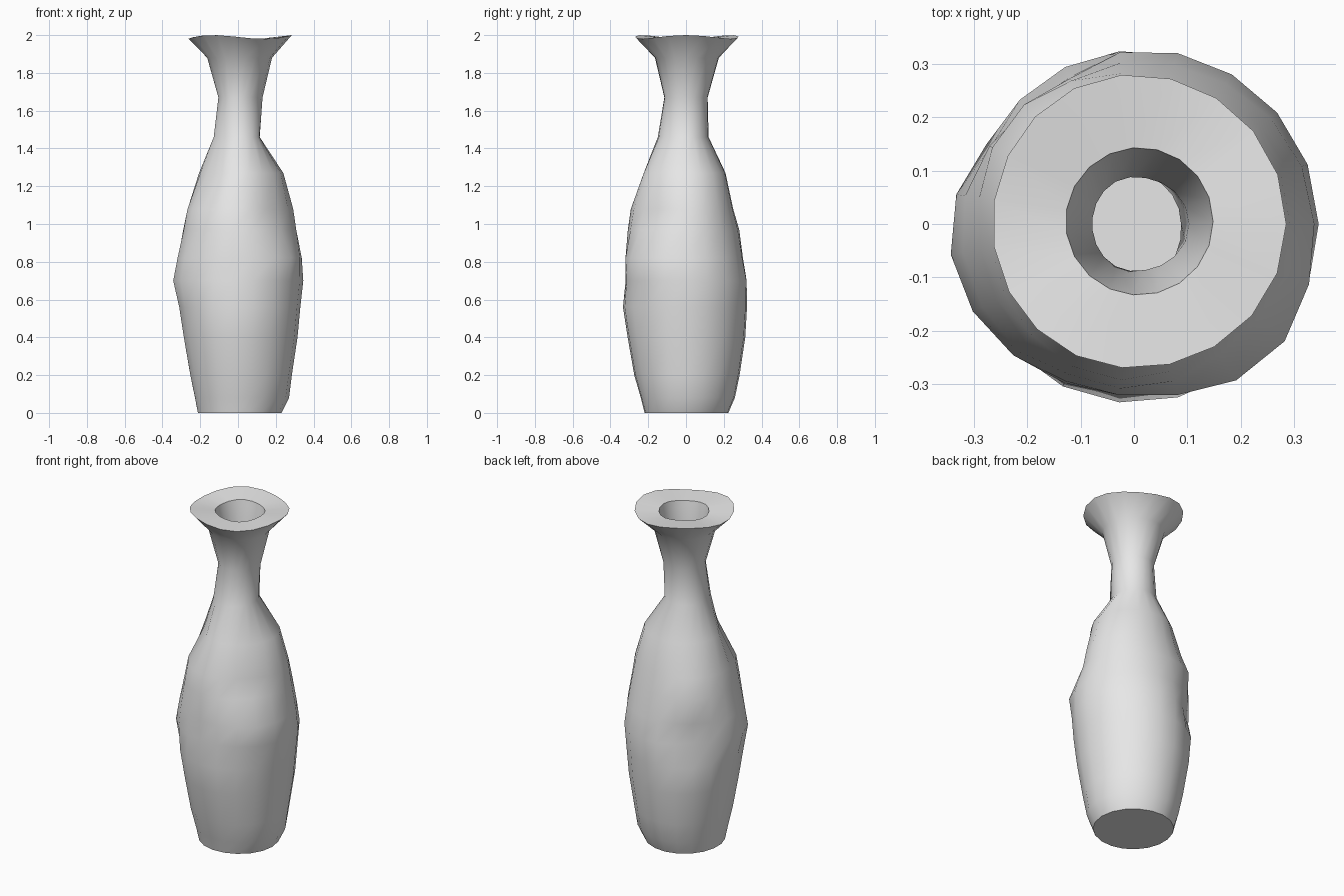
import bpy
import bmesh
from math import sin, cos, pi, exp, radians, atan2

cube = bpy.data.objects.get("Cube")
if cube:
    bpy.data.objects.remove(cube, do_unlink=True)

SIDES = 19
WALL = 0.027

# Hand-thrown body in hundredths: height, then reach to left, back, right, front
PROFILE = [
    (0, 23, 22.5, 21.5, 22),
    (8, 27, 26, 23, 24),
    (20, 28.5, 28.5, 25.5, 27.5),
    (40, 31.5, 31.5, 29, 31),
    (56, 33, 32.5, 31.5, 33.5),
    (70, 34.5, 33, 35, 32),
    (82, 33.5, 30.5, 32.5, 32),
    (97, 31, 28, 29, 31),
    (108, 29.5, 25, 27, 29.5),
    (127, 24, 21, 21, 23),
    (146, 11.5, 12, 13, 15),
    (167, 13, 11.5, 10.5, 11.5),
    (188, 18, 17.5, 16.5, 16.5),
    (199, 28.5, 28, 26.5, 27),
]

# Local bulges and dents: angle in degrees, height, amount
DENTS = [
    (135, 0.72, -0.06),
    (135, 0.95, 0.02),
    (-45, 0.82, 0.03),
    (-45, 1.04, -0.04),
    (-135, 1.27, -0.04),
]


def reach(row, angle):
    """Blend the four reaches of a row around the axis, then add the dents."""
    z, left, back, right, front = [value / 100 for value in row]
    c, s = cos(angle), sin(angle)
    radius = (left if c > 0 else right) * c * c + (back if s > 0 else front) * s * s
    for degrees, height, amount in DENTS:
        turn = angle - radians(degrees)
        turn = atan2(sin(turn), cos(turn))
        radius += amount * exp(-(turn / 0.5) ** 2 - ((z - height) / 0.1) ** 2)
    return radius


def add_ring(bm, z, radius_at, wave=0.0, shift=0.0):
    """One loop of vertices; wave makes its height uneven."""
    ring = []
    for i in range(SIDES):
        a = 2 * pi * i / SIDES
        r = radius_at(a)
        height = z + wave * cos(3 * a)
        ring.append(bm.verts.new((r * cos(a) + shift, r * sin(a) + shift / 2, height)))
    return ring


bm = bmesh.new()
rings = []

# Outer wall, from foot to flared rim
for row in PROFILE:
    wave = 0.01 if row is PROFILE[-1] else 0
    rings.append(add_ring(bm, row[0] / 100, lambda a: reach(row, a), wave))

# Flat rim and the short lip of the mouth
rings.append(add_ring(bm, 1.98, lambda a: 0.138, 0.004, 0.01))
rings.append(add_ring(bm, 1.945, lambda a: 0.132, 0.004, 0.01))

# Inner wall, from the neck down to the floor
for row in reversed(PROFILE[1:-2]):
    rings.append(add_ring(bm, row[0] / 100, lambda a: reach(row, a) - WALL))

for low, high in zip(rings, rings[1:]):
    for i in range(SIDES):
        j = (i + 1) % SIDES
        bm.faces.new((low[i], low[j], high[j], high[i]))

# Underside and inner floor
bm.faces.new(list(reversed(rings[0])))
bm.faces.new(rings[-1])
bmesh.ops.recalc_face_normals(bm, faces=bm.faces)

mesh = bpy.data.meshes.new("vase")
bm.to_mesh(mesh)
bm.free()
vase = bpy.data.objects.new("vase", mesh)
bpy.context.collection.objects.link(vase)

# Plain grey clay
clay = bpy.data.materials.new("pale_grey_clay")
clay.use_nodes = True
color = (0.8, 0.8, 0.8, 1)
clay.diffuse_color = color
clay.node_tree.nodes["Principled BSDF"].inputs["Base Color"].default_value = color
mesh.materials.append(clay)

bpy.ops.object.select_all(action="DESELECT")
vase.select_set(True)
bpy.context.view_layer.objects.active = vase
bpy.ops.object.shade_smooth_by_angle(angle=radians(50))
